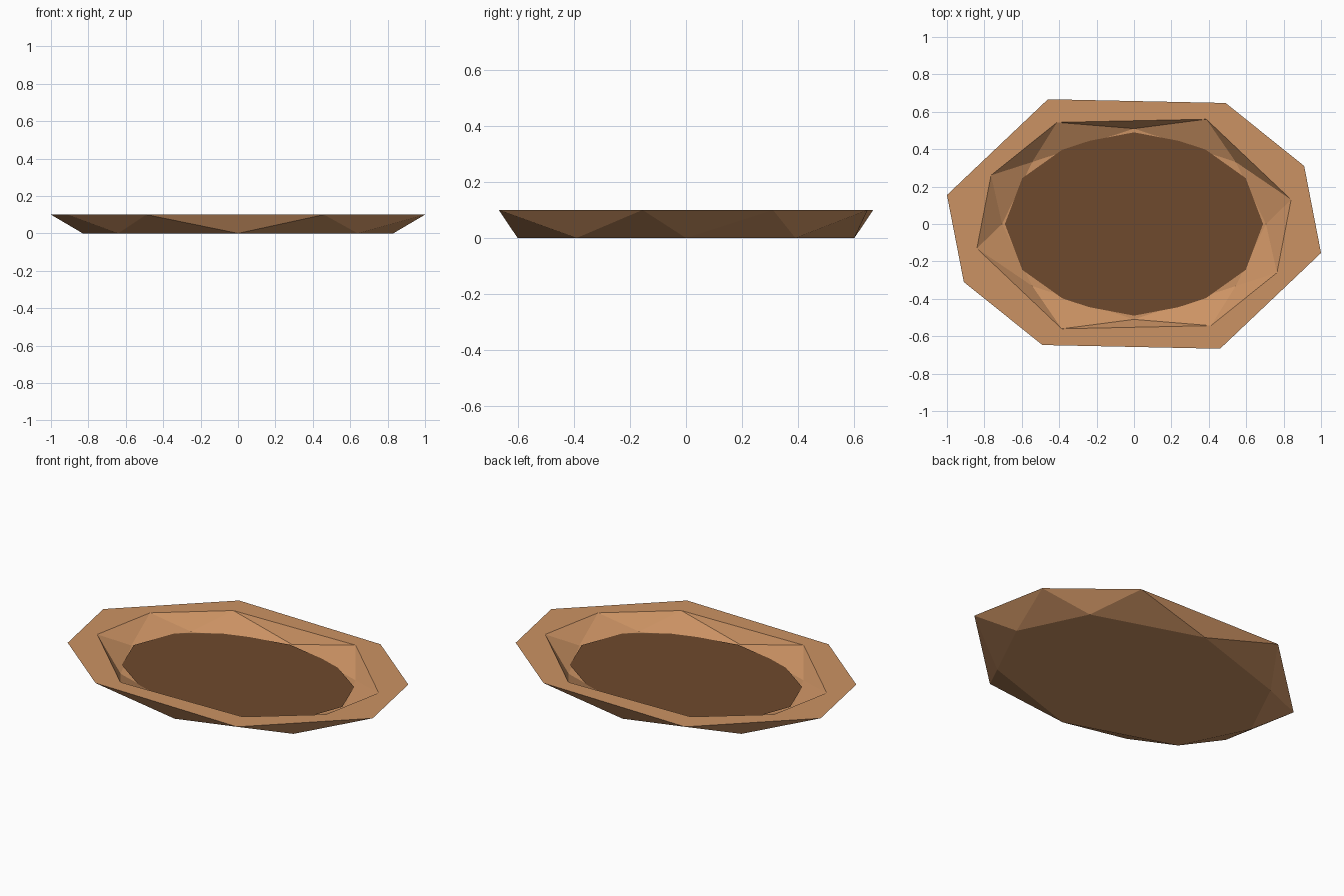
import bpy, bmesh, math

if "Cube" in bpy.data.objects:
    bpy.data.objects.remove(bpy.data.objects["Cube"])


def material(name, rgb):
    m = bpy.data.materials.new(name)
    m.diffuse_color = (*rgb, 1)
    m.use_nodes = True
    m.node_tree.nodes["Principled BSDF"].inputs["Base Color"].default_value = m.diffuse_color
    return m


def finish(bm, name, mat):
    bmesh.ops.recalc_face_normals(bm, faces=bm.faces)
    me = bpy.data.meshes.new(name)
    bm.to_mesh(me)
    bm.free()
    me.materials.append(mat)
    ob = bpy.data.objects.new(name, me)
    bpy.context.collection.objects.link(ob)
    return ob


light_wood = material("light wood", (0.60, 0.29, 0.126))
dark_wood = material("dark wood", (0.156, 0.067, 0.026))

RIM_Z, FLOOR_Z, FILL_Z = 0.1, 0.02, 0.026

# Half outlines, completed by a half turn; each rim corner sits between two base corners
rim_half = [(0.91, 0.31), (0.49, 0.647), (-0.46, 0.667), (-1.0, 0.155)]
base_half = [(0.83, 0), (0.64, 0.39), (0, 0.6), (-0.64, 0.39)]


def full(half):
    return half + [(-x, -y) for x, y in half]


rim, base = full(rim_half), full(base_half)
# Inner rim is the outer rim shrunk and mirrored, kept counter-clockwise
inner_rim = sorted(((-x * 0.84, y * 0.84) for x, y in rim),
                   key=lambda p: math.atan2(p[1], p[0]) % math.tau)
inner_base = [(x * 0.85, y * 0.85) for x, y in base]

# Dish: faceted outer wall, flat rim, faceted inner wall, floor and underside
bm = bmesh.new()


def ring(points, z):
    return [bm.verts.new((x, y, z)) for x, y in points]


def zigzag(lower, upper):
    n = len(lower)
    for i in range(n):
        j = (i + 1) % n
        bm.faces.new((lower[i], lower[j], upper[i]))
        bm.faces.new((upper[i], lower[j], upper[j]))


outer_low, outer_top = ring(base, 0), ring(rim, RIM_Z)
inner_low, inner_top = ring(inner_base, FLOOR_Z), ring(inner_rim, RIM_Z)
zigzag(outer_low, outer_top)
zigzag(inner_low, inner_top)
for i in range(8):
    j = (i + 1) % 8
    bm.faces.new((outer_top[i], outer_top[j], inner_top[j], inner_top[i]))
bm.faces.new(outer_low[::-1])
bm.faces.new(inner_low)
finish(bm, "dish", light_wood)

# Dark oval filling that covers the floor of the dish
bm = bmesh.new()
bm.faces.new([bm.verts.new((0.69 * math.cos(a), 0.49 * math.sin(a), FILL_Z))
              for a in (math.tau * k / 12 for k in range(12))])
finish(bm, "dish_filling", dark_wood)
